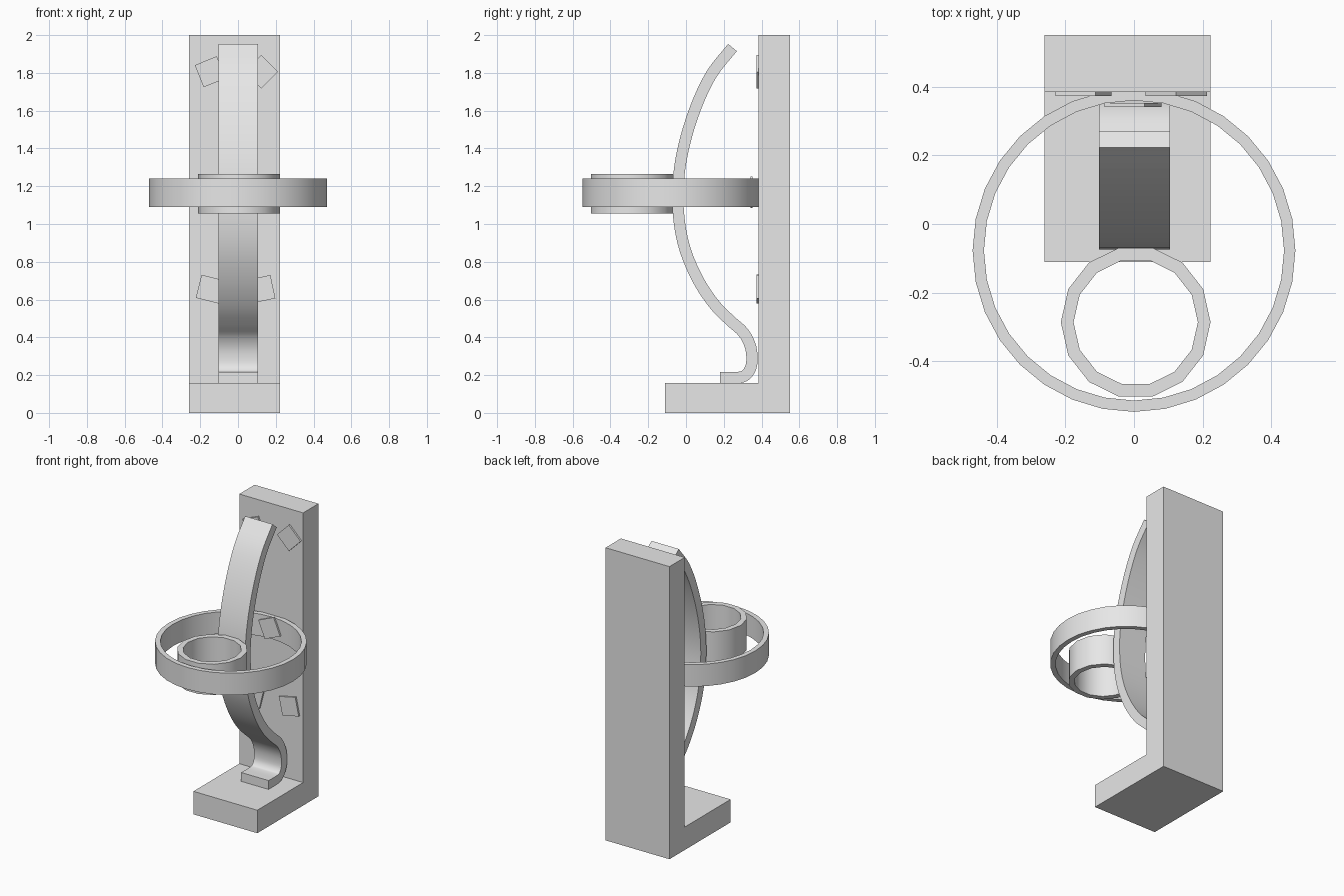
import bpy, bmesh, math
from mathutils import Vector, Matrix

cube = bpy.data.objects.get("Cube")
if cube:
    bpy.data.objects.remove(cube, do_unlink=True)

grey = bpy.data.materials.new("plain_grey")
grey.use_nodes = True
grey.diffuse_color = (0.8, 0.8, 0.8, 1)
grey.node_tree.nodes["Principled BSDF"].inputs["Base Color"].default_value = (0.8, 0.8, 0.8, 1)


def finish(name, bm, smooth=False):
    bmesh.ops.recalc_face_normals(bm, faces=bm.faces[:])
    mesh = bpy.data.meshes.new(name)
    bm.to_mesh(mesh)
    bm.free()
    obj = bpy.data.objects.new(name, mesh)
    obj.data.materials.append(grey)
    bpy.context.collection.objects.link(obj)
    if smooth:
        bpy.ops.object.select_all(action='DESELECT')
        obj.select_set(True)
        bpy.context.view_layer.objects.active = obj
        bpy.ops.object.shade_smooth_by_angle(angle=math.radians(40))
    return obj


def box(name, low, high):
    low, high = Vector(low), Vector(high)
    bm = bmesh.new()
    bmesh.ops.create_cube(bm, size=1, matrix=Matrix.Translation((low + high) / 2)
                          @ Matrix.Diagonal((high - low).to_4d()))
    return finish(name, bm)


def ring(name, center, outer, inner, z0, z1, sides, stretch=1):
    """Flat-rimmed band made by sweeping a rectangle round the z axis."""
    bm = bmesh.new()
    loops = []
    for i in range(sides):
        a = math.tau * i / sides
        loops.append([bm.verts.new((center[0] + r * math.cos(a),
                                    center[1] + r * math.sin(a) * stretch, z))
                      for r, z in ((outer, z0), (outer, z1), (inner, z1), (inner, z0))])
    for i in range(sides):
        a, b = loops[i], loops[(i + 1) % sides]
        for k in range(4):
            m = (k + 1) % 4
            bm.faces.new((a[k], b[k], b[m], a[m]))
    return finish(name, bm, True)


def catmull(points, steps):
    p = [Vector(q) for q in points]
    p = [2 * p[0] - p[1]] + p + [2 * p[-1] - p[-2]]
    out = []
    for i in range(1, len(p) - 2):
        a, b, c, d = p[i - 1:i + 3]
        for s in range(steps):
            t = s / steps
            out.append(0.5 * (2 * b + (c - a) * t + (2 * a - 5 * b + 4 * c - d) * t ** 2
                              + (3 * b - a - 3 * c + d) * t ** 3))
    return out + [p[-2]]


def strap(name, path, thickness, x0, x1):
    """Bent strip: the side path is thickened and widened along x."""
    pts = catmull(path, 4)
    bm = bmesh.new()
    loops = []
    for i, p in enumerate(pts):
        t = (pts[min(i + 1, len(pts) - 1)] - pts[max(i - 1, 0)]).normalized()
        n = Vector((-t.y, t.x)) * thickness / 2
        loops.append([bm.verts.new((x, q.x, q.y))
                      for x, q in ((x0, p + n), (x1, p + n), (x1, p - n), (x0, p - n))])
    for a, b in zip(loops, loops[1:]):
        for k in range(4):
            m = (k + 1) % 4
            bm.faces.new((a[k], b[k], b[m], a[m]))
    bm.faces.new(loops[0])
    bm.faces.new(loops[-1])
    return finish(name, bm, True)


# Stand: upright board and foot
box("back_board", (-0.26, 0.385, 0), (0.223, 0.55, 2))
box("foot", (-0.26, -0.11, 0), (0.223, 0.385, 0.157))

# Bowed strap with a curled lower end resting on the foot
strap("bent_strap",
      [(.246, 1.934), (.135, 1.793), (.05, 1.613), (-.013, 1.406), (-.042, 1.21),
       (-.037, 1.024), (-.003, .859), (.066, .70), (.151, .573), (.235, .488),
       (.304, .425), (.343, .345), (.347, .255), (.318, .202), (.272, .187), (.18, .187)],
      0.06, -0.102, 0.105)

# Horizontal hoops
ring("large_hoop", (0, -0.077), 0.47, 0.437, 1.09, 1.24, 32)
ring("small_hoop", (0.005, -0.286), 0.218, 0.181, 1.056, 1.266, 14, 1.02)

# Small tilted square tiles
tiles = {"upper_right_tile": (-.147, .379, 1.806, 22), "upper_left_tile": (.123, .379, 1.806, 45),
         "middle_tile": (-.003, .347, 1.168, 23),
         "lower_right_tile": (-.147, .379, .655, -14), "lower_left_tile": (.123, .379, .655, 12)}
for name, (x, y, z, tilt) in tiles.items():
    bm = bmesh.new()
    bmesh.ops.create_cube(bm, size=1, matrix=Matrix.Translation((x, y, z))
                          @ Matrix.Rotation(-math.radians(tilt), 4, 'Y')
                          @ Matrix.Diagonal((.126, .012, .126, 1)))
    finish(name, bm)
